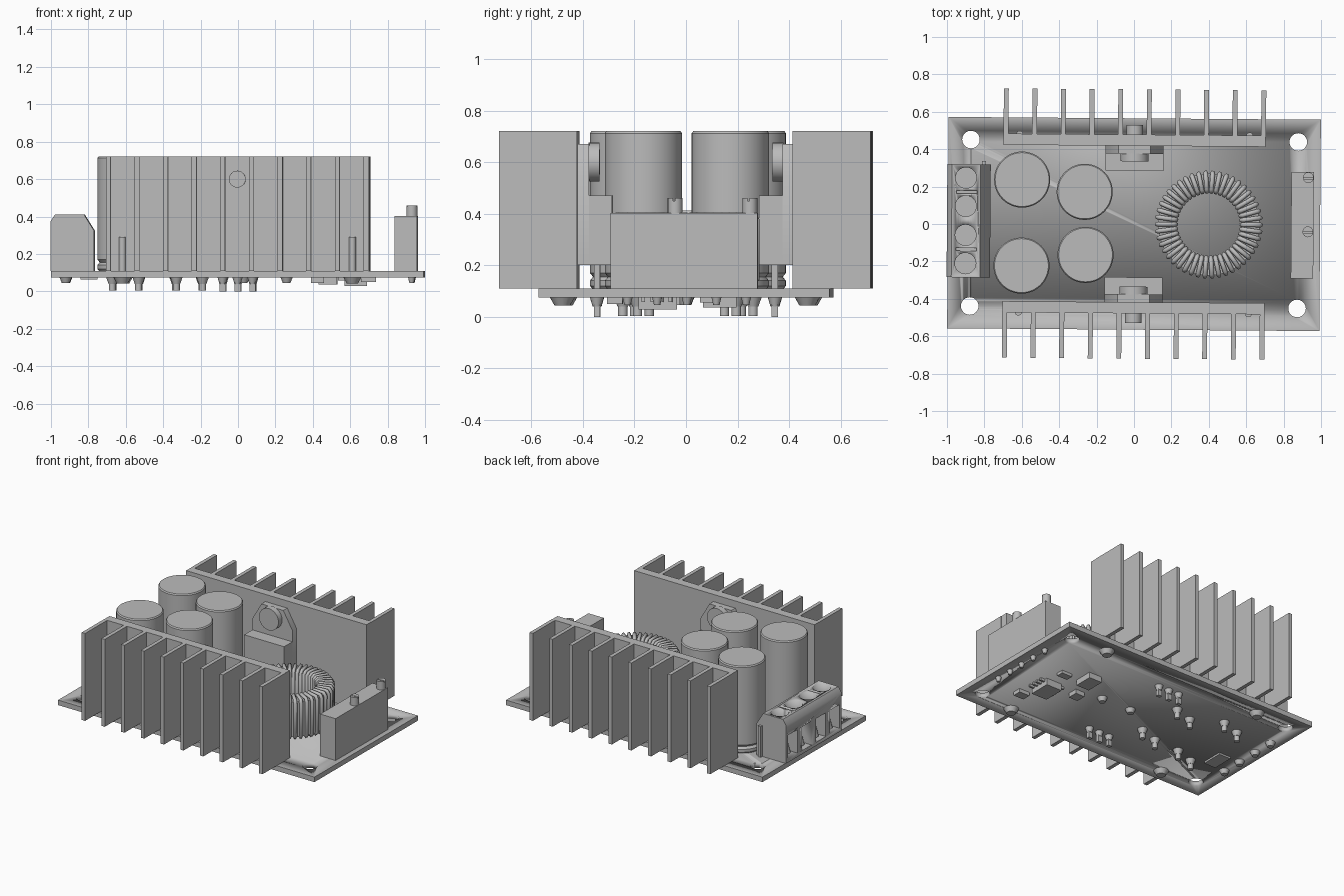
import bpy, bmesh, math
from mathutils import Matrix, Vector

if "Cube" in bpy.data.objects:
    bpy.data.objects.remove(bpy.data.objects["Cube"])

grey = bpy.data.materials.new("plain grey")
grey.use_nodes = True
COLOUR = (0.5, 0.5, 0.5, 1)
grey.diffuse_color = COLOUR
grey.node_tree.nodes["Principled BSDF"].inputs["Base Color"].default_value = COLOUR
TILT = Matrix.Rotation(math.radians(-0.43), 4, 'Z')


def box(bm, x0, x1, y0, y1, z0, z1):
    size = Matrix.Diagonal((x1 - x0, y1 - y0, z1 - z0, 1))
    mid = Matrix.Translation(((x0 + x1) / 2, (y0 + y1) / 2, (z0 + z1) / 2))
    bmesh.ops.create_cube(bm, size=1, matrix=mid @ size)


def rod(bm, start, end, r0, r1=None, seg=16):
    a, b = Vector(start), Vector(end)
    turn = (b - a).to_track_quat('Z', 'Y').to_matrix().to_4x4()
    bmesh.ops.create_cone(bm, cap_ends=True, segments=seg, radius1=r0,
                          radius2=r0 if r1 is None else r1, depth=(b - a).length,
                          matrix=Matrix.Translation((a + b) / 2) @ turn)


def prism(bm, pts, axis, a, b):
    """Extrude an (x, z) outline along y, or a (y, z) outline along x."""
    def put(p, t):
        return (p[0], t, p[1]) if axis == 'y' else (t, p[0], p[1])
    face = bm.faces.new([bm.verts.new(put(p, a)) for p in pts])
    top = bmesh.ops.extrude_face_region(bm, geom=[face])["geom"]
    step = (0, b - a, 0) if axis == 'y' else (b - a, 0, 0)
    bmesh.ops.translate(bm, vec=step, verts=[v for v in top if isinstance(v, bmesh.types.BMVert)])


def lathe(bm, profile, cx, cy, seg=48):
    verts = [bm.verts.new((cx + r, cy, z)) for r, z in profile]
    edges = [bm.edges.new(pair) for pair in zip(verts, verts[1:])]
    bmesh.ops.spin(bm, geom=verts + edges, cent=(cx, cy, 0), axis=(0, 0, 1),
                   angle=math.tau, steps=seg)
    bmesh.ops.remove_doubles(bm, verts=bm.verts, dist=0.0005)


def finish(name, bm, cutter=None, smooth=True):
    bmesh.ops.recalc_face_normals(bm, faces=bm.faces)
    mesh = bpy.data.meshes.new(name)
    bm.to_mesh(mesh)
    bm.free()
    ob = bpy.data.objects.new(name, mesh)
    bpy.context.collection.objects.link(ob)
    mesh.materials.append(grey)
    ob.matrix_world = TILT
    if cutter:
        mod = ob.modifiers.new("cut", 'BOOLEAN')
        mod.object, mod.operation, mod.solver = cutter, 'DIFFERENCE', 'EXACT'
    if smooth:
        bpy.ops.object.select_all(action='DESELECT')
        ob.select_set(True)
        bpy.context.view_layer.objects.active = ob
        bpy.ops.object.shade_smooth_by_angle(angle=math.radians(35))
    return ob


def hide(ob):
    ob.hide_render = True
    ob.hide_set(True)
    return ob


FLOOR, DECK = 0.075, 0.11

# Circuit board with corner holes
bm = bmesh.new()
for x in (-0.875, 0.875):
    for y in (-0.445, 0.445):
        rod(bm, (x, y, 0), (x, y, 0.2), 0.047, seg=24)
holes = hide(finish("board_hole_cutter", bm))
bm = bmesh.new()
box(bm, -0.995, 0.995, -0.565, 0.565, FLOOR, DECK)
finish("circuit_board", bm, holes)

for side, s in (("front", -1), ("back", 1)):
    # Finned heatsink
    bm = bmesh.new()
    box(bm, -0.7, 0.7, *sorted((s * 0.418, s * 0.478)), DECK, 0.72)
    for i in range(10):
        x = -0.688 + i * 0.153
        box(bm, x - 0.013, x + 0.013, *sorted((s * 0.47, s * 0.72)), DECK, 0.72)
    for x in (-0.615, 0.615):
        rod(bm, (x, s * 0.475, FLOOR), (x, s * 0.475, 0.29), 0.019)
    finish(side + "_heatsink", bm)

    # Power transistor: body, chamfered tab, legs
    bm = bmesh.new()
    prism(bm, [(-0.155, 0.2), (0.155, 0.2), (0.155, 0.55), (0.085, 0.67),
               (-0.085, 0.67), (-0.155, 0.55)], 'y', s * 0.375, s * 0.418)
    prism(bm, [(s * 0.285, 0.2), (s * 0.376, 0.2), (s * 0.376, 0.47), (s * 0.285, 0.47)],
          'x', -0.155, 0.155)
    for x in (-0.08, 0, 0.08):
        box(bm, x - 0.015, x + 0.015, s * 0.345 - 0.012, s * 0.345 + 0.012, 0, 0.21)
    finish(side + "_transistor", bm)

    # Mounting screw with washer and crossed recess
    bm = bmesh.new()
    for x, z, w, h in ((0, 0.6, 0.035, 0.008), (0, 0.6, 0.008, 0.035)):
        box(bm, x - w, x + w, s * 0.31 - 0.014, s * 0.31 + 0.014, z - h, z + h)
    slot = hide(finish(side + "_screw_slot_cutter", bm))
    bm = bmesh.new()
    rod(bm, (0, s * 0.335, 0.6), (0, s * 0.305, 0.6), 0.062, 0.05, 24)
    finish(side + "_screw_head", bm, slot)
    bm = bmesh.new()
    rod(bm, (0, s * 0.378, 0.6), (0, s * 0.335, 0.6), 0.076, seg=24)
    rod(bm, (0, s * 0.47, 0.6), (0, s * 0.53, 0.6), 0.045, seg=24)
    finish(side + "_screw_washer_and_end", bm)

# Capacitors with a crimped groove near the foot
CAPS = [(-0.6, 0.233), (-0.265, 0.17), (-0.6, -0.227), (-0.258, -0.167)]
for i, (x, y) in enumerate(CAPS):
    bm = bmesh.new()
    lathe(bm, [(0, DECK), (0.142, DECK), (0.15, 0.12), (0.15, 0.14), (0.138, 0.155),
               (0.15, 0.17), (0.15, 0.712), (0.144, 0.72), (0, 0.72)], x, y)
    finish(f"capacitor_{i + 1}", bm)

# Toroidal coil: ring core and wire turns
bm = bmesh.new()
lathe(bm, [(0.172, 0.14), (0.272, 0.14), (0.272, 0.385), (0.172, 0.385), (0.172, 0.14)], 0.4, 0)
finish("coil_core", bm)
curve = bpy.data.curves.new("coil_winding", 'CURVE')
curve.dimensions = '3D'
curve.bevel_depth, curve.bevel_resolution = 0.0125, 1
TURN = [(0.178, 0.135), (0.265, 0.135), (0.278, 0.148), (0.278, 0.375),
        (0.265, 0.395), (0.19, 0.395), (0.176, 0.38), (0.176, 0.148)]
for i in range(46):
    a = math.tau * i / 46
    loop = curve.splines.new('POLY')
    loop.points.add(len(TURN) - 1)
    loop.use_cyclic_u = True
    for p, (r, z) in zip(loop.points, TURN):
        p.co = (0.4 + r * math.cos(a), r * math.sin(a), z, 1)
curve.materials.append(grey)
winding = bpy.data.objects.new("coil_winding", curve)
bpy.context.collection.objects.link(winding)
winding.matrix_world = TILT

# Pair of trimmer housings with slotted adjusters
bm = bmesh.new()
for y in (-0.04, 0.25):
    box(bm, 0.9, 0.96, y - 0.004, y + 0.004, 0.45, 0.5)
trim_slots = hide(finish("trimmer_slot_cutter", bm))
bm = bmesh.new()
for y in (-0.035, 0.255):
    rod(bm, (0.93, y, 0.39), (0.93, y, 0.46), 0.029)
finish("trimmer_adjusters", bm, trim_slots)
bm = bmesh.new()
box(bm, 0.84, 0.96, -0.285, 0.285, DECK, 0.402)
finish("trimmer_housing", bm)

# Screw terminal block with wire openings and screw wells
WAYS = [0.24, 0.089, -0.066, -0.217]
bm = bmesh.new()
for y in WAYS:
    rod(bm, (-0.9, y, 0.34), (-0.9, y, 0.45), 0.056, seg=24)
    box(bm, -1.05, -0.88, y - 0.053, y + 0.053, 0.135, 0.3)
for y in (0.165, -0.142):
    box(bm, -0.95, -0.84, y - 0.008, y + 0.008, 0.38, 0.45)
wells = hide(finish("terminal_cutter", bm))
bm = bmesh.new()
prism(bm, [(-1, DECK), (-0.768, DECK), (-0.768, 0.325), (-0.822, 0.412),
           (-0.975, 0.412), (-1, 0.375)], 'y', -0.292, 0.313)
finish("terminal_block", bm, wells)
bm = bmesh.new()
box(bm, -0.815, -0.795, 0.31, 0.33, DECK, 0.325)
for y in WAYS:
    rod(bm, (-0.93, y, 0.13), (-0.89, y, 0.25), 0.045, seg=20)
finish("terminal_clamps_and_key", bm)
bm = bmesh.new()
for y in WAYS:
    for w, h in ((0.045, 0.007), (0.007, 0.045)):
        box(bm, -0.9 - w, -0.9 + w, y - h, y + h, 0.378, 0.42)
crosses = hide(finish("terminal_cross_cutter", bm))
bm = bmesh.new()
for y in WAYS:
    rod(bm, (-0.9, y, 0.335), (-0.9, y, 0.392), 0.05, seg=24)
finish("terminal_screws", bm, crosses)

# Solder joints and clipped leads under the board
bm = bmesh.new()
pads = [(x, y, 0.05, 0.043) for x in (-0.615, 0.615) for y in (-0.475, 0.475)]
pads += [(-0.92, y, 0.034, 0.045) for y in WAYS]
pads += [(0.93, -0.22 + 0.115 * i, 0.02, 0.045) for i in range(5)]
pads += [(0.26, 0, 0.034, 0.045), (0.03, 0, 0.034, 0.045)]
pads += [(x, s * 0.345, 0.028, 0.04) for x in (-0.08, 0, 0.08) for s in (-1, 1)]
leads = [(x + d, y + d / 3, 0.034, 0.04) for x, y in CAPS for d in (-0.07, 0.07)]
for x, y, r, z in pads + leads:
    rod(bm, (x, y, z), (x, y, FLOOR + 0.003), r * 0.6, r)
for x, y, r, z in leads:
    rod(bm, (x, y, 0.004), (x, y, z + 0.01), 0.018)
finish("solder_joints", bm)

# Surface parts under the board
bm = bmesh.new()
box(bm, 0.57, 0.69, -0.18, -0.03, 0.028, FLOOR)
for i in range(4):
    y = -0.16 + i * 0.035
    box(bm, 0.535, 0.725, y - 0.007, y + 0.007, 0.058, FLOOR)
box(bm, 0.43, 0.53, 0.07, 0.2, 0.036, FLOOR)
box(bm, 0.39, 0.46, -0.09, -0.02, 0.045, FLOOR)
box(bm, 0.66, 0.74, -0.3, -0.24, 0.05, FLOOR)
box(bm, 0.6, 0.68, 0.06, 0.11, 0.055, FLOOR)
box(bm, -0.84, -0.75, -0.21, -0.06, 0.062, FLOOR)
finish("surface_chips", bm, smooth=False)
